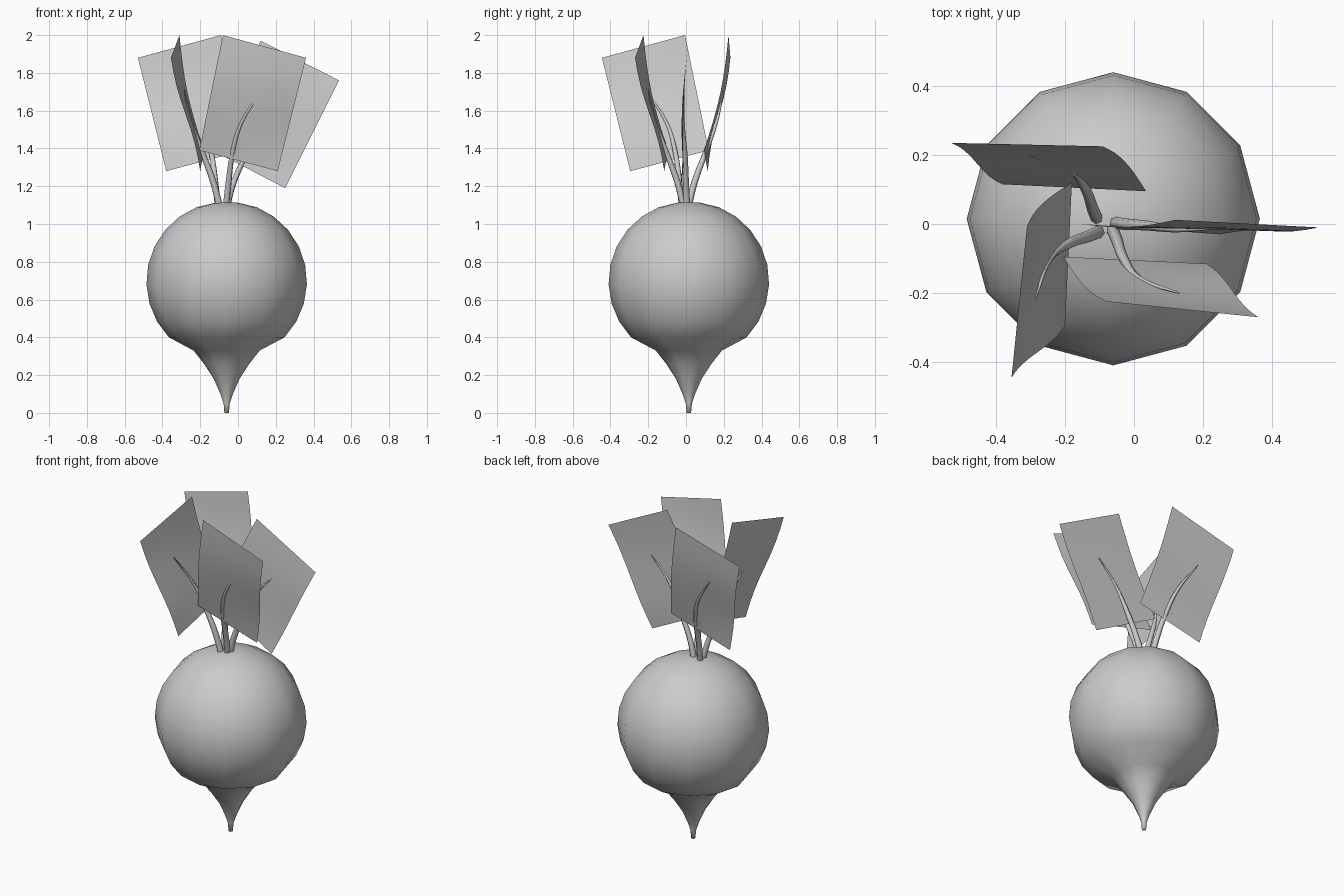
import bpy
import math
from mathutils import Matrix, Vector

cube = bpy.data.objects.get("Cube")
if cube:
    bpy.data.objects.remove(cube)

grey = bpy.data.materials.new("plain_grey")
grey.use_nodes = True
grey.diffuse_color = (0.6, 0.6, 0.6, 1)
grey.node_tree.nodes["Principled BSDF"].inputs["Base Color"].default_value = (0.6, 0.6, 0.6, 1)


def add_mesh(name, verts, faces):
    mesh = bpy.data.meshes.new(name)
    mesh.from_pydata(verts, [], faces)
    mesh.materials.append(grey)
    mesh.shade_smooth()
    obj = bpy.data.objects.new(name, mesh)
    bpy.context.collection.objects.link(obj)
    return obj


def lathe(name, profile, sides, centre):
    verts, faces = [], []
    for r, z in profile:
        for i in range(sides):
            a = math.tau * i / sides
            verts.append((centre[0] + r * math.cos(a), centre[1] + r * math.sin(a), z))
    for k in range(len(profile) - 1):
        for i in range(sides):
            j = (i + 1) % sides
            faces.append((k * sides + i, k * sides + j, (k + 1) * sides + j, (k + 1) * sides + i))
    faces.append(tuple(reversed(range(sides))))
    top = (len(profile) - 1) * sides
    faces.append(tuple(range(top, top + sides)))
    return add_mesh(name, verts, faces)


def placed(angle):
    return Matrix.Translation((-0.085, 0, 0)) @ Matrix.Rotation(math.radians(angle), 4, "Z")


def leaf(name, corners, angle, bulge, cols=4, rows=8):
    # Slightly bowed sheet between bottom-left, bottom-right, top-right, top-left
    bl, br, tr, tl = [Vector(c) for c in corners]
    verts, faces = [], []
    for r in range(rows + 1):
        t = r / rows
        for c in range(cols + 1):
            u = c / cols
            p = bl.lerp(br, u).lerp(tl.lerp(tr, u), t)
            p.y -= bulge * (math.sin(math.pi * t) * (1 - u) - 0.4 * u * math.sin(math.tau * t))
            verts.append(placed(angle) @ p)
    w = cols + 1
    for r in range(rows):
        for c in range(cols):
            a = r * w + c
            faces.append((a, a + 1, a + w + 1, a + w))
    return add_mesh(name, verts, faces)


def stem(name, path, angle):
    # Tapered tube along a smooth path
    curve = bpy.data.curves.new(name, "CURVE")
    curve.dimensions = "3D"
    curve.bevel_depth = 0.018
    curve.bevel_resolution = 1
    curve.resolution_u = 4
    curve.use_fill_caps = True
    spline = curve.splines.new("BEZIER")
    spline.bezier_points.add(len(path) - 1)
    for i, (point, co) in enumerate(zip(spline.bezier_points, path)):
        point.co = placed(angle) @ Vector(co)
        point.handle_left_type = point.handle_right_type = "AUTO"
        point.radius = 1 - 0.85 * (i / (len(path) - 1)) ** 2
    curve.materials.append(grey)
    obj = bpy.data.objects.new(name, curve)
    bpy.context.collection.objects.link(obj)


# Round root: thin tail, flared shoulder, then a faceted ball
profile = [(0.012, 0), (0.016, 0.05), (0.033, 0.1), (0.068, 0.18),
           (0.12, 0.26), (0.175, 0.33)]
for deg in range(-44, 82, 14):
    a = math.radians(deg)
    profile.append((0.425 * math.cos(a), 0.695 + 0.425 * math.sin(a)))
profile.append((0.05, 1.115))
lathe("root", profile, 12, (-0.06, 0.015))

# Three alike leaves with stems, turned around the crown
stem_path = [(0.02, -0.01, 1.08), (0.035, -0.045, 1.22), (0.055, -0.1, 1.37),
             (0.1, -0.158, 1.53), (0.215, -0.2, 1.71)]
for side, angle, twist in (("front", 0, 0), ("right", -90, 0), ("back", 180, 0.035)):
    corners = [(-0.12, -0.095, 1.39), (0.295, -0.115, 1.28),
               (0.445, -0.27 + twist, 1.88), (0.005, -0.225, 2.0)]
    leaf(side + "_leaf", corners, angle, 0.022)
    stem(side + "_stem", stem_path, angle)

# Left leaf leans further out
leaf("left_leaf", [(-0.07, 0.0, 1.4), (0.335, -0.03, 1.19),
                   (0.62, -0.01, 1.76), (0.205, 0.012, 1.97)], 0, 0.015)
stem("left_stem", [(0.025, 0.005, 1.08), (0.055, 0.0, 1.2), (0.125, -0.005, 1.36),
                   (0.21, -0.015, 1.52), (0.33, -0.012, 1.65)], 0)
